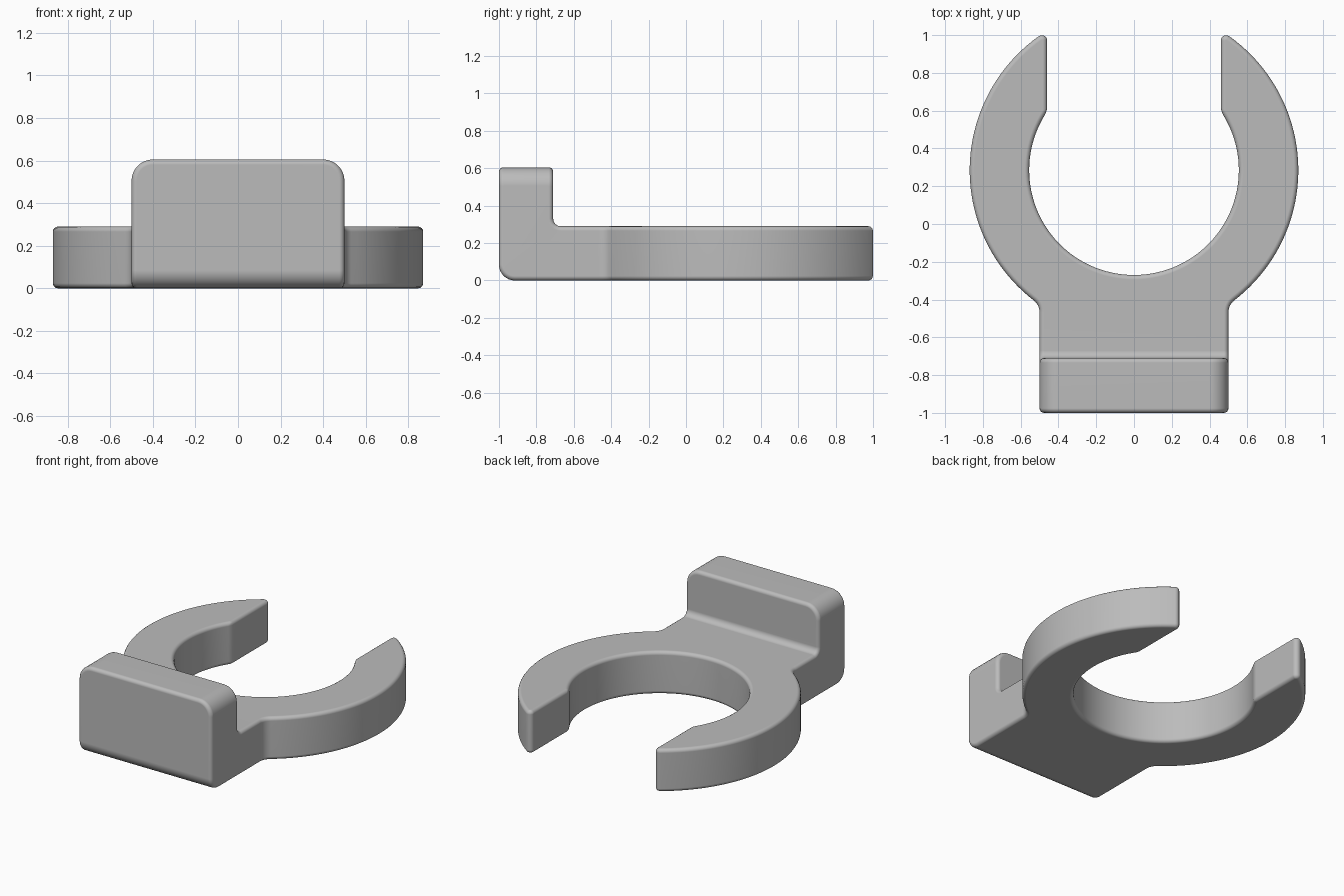
import bpy, bmesh
from math import sin, cos, atan2, sqrt, radians, pi

cube = bpy.data.objects.get("Cube")
if cube:
    bpy.data.objects.remove(cube, do_unlink=True)

# Main dimensions
RING_Y, OUTER, INNER = 0.285, 0.87, 0.555
GAP, NECK = 0.46, 0.5
THICK, LIP_TOP, LIP_Y = 0.29, 0.605, -0.71
TIP_R, FILLET_R = 0.028, 0.08


def arc(cx, cy, r, start, end, steps):
    angles = [start + (end - start) * i / steps for i in range(steps + 1)]
    return [(cx + r * cos(a), cy + r * sin(a)) for a in angles]


def outline():
    """Plan outline: one half traced from the inner bottom, then mirrored."""
    tip_x = GAP + TIP_R
    tip_dy = sqrt((OUTER - TIP_R) ** 2 - tip_x ** 2)
    tip_angle = atan2(tip_dy, tip_x)
    fil_x = NECK + FILLET_R
    fil_dy = sqrt((OUTER + FILLET_R) ** 2 - fil_x ** 2)
    fil_angle = atan2(-fil_dy, fil_x)
    mouth = atan2(sqrt(INNER ** 2 - GAP ** 2), GAP)
    half = arc(0, RING_Y, INNER, -pi / 2, mouth, 40)
    half += arc(tip_x, RING_Y + tip_dy, TIP_R, pi, tip_angle, 7)
    half += arc(0, RING_Y, OUTER, tip_angle, fil_angle, 44)[1:]
    half += arc(fil_x, RING_Y - fil_dy, FILLET_R, fil_angle + pi, pi, 6)[1:]
    half.append((NECK, -1))
    return half + [(-x, y) for x, y in reversed(half[1:])]


def round_edges(bm, test, radius, segments):
    """Round every edge whose two ends pass the test."""
    edges = [e for e in bm.edges if all(test(v.co) for v in e.verts)]
    bmesh.ops.bevel(bm, geom=edges, offset=radius, offset_type='OFFSET',
                    segments=segments, profile=0.5, affect='EDGES')


def near(a, b):
    return abs(a - b) < 1e-4


# Flat clip plate
bm = bmesh.new()
base = bm.faces.new([bm.verts.new((x, y, 0)) for x, y in outline()])
up = bmesh.ops.extrude_face_region(bm, geom=[base])
for v in up["geom"]:
    if isinstance(v, bmesh.types.BMVert):
        v.co.z = THICK
bmesh.ops.recalc_face_normals(bm, faces=bm.faces[:])

# Upright lip raised from the front end of the plate
bmesh.ops.bisect_plane(bm, geom=bm.verts[:] + bm.edges[:] + bm.faces[:],
                       plane_co=(0, LIP_Y, 0), plane_no=(0, 1, 0))
lip = [f for f in bm.faces if f.normal.z > 0.9 and f.calc_center_median().y < LIP_Y]
up = bmesh.ops.extrude_face_region(bm, geom=lip)
for v in up["geom"]:
    if isinstance(v, bmesh.types.BMVert):
        v.co.z = LIP_TOP
bmesh.ops.delete(bm, geom=[f for f in lip if f.is_valid], context='FACES_ONLY')
bmesh.ops.recalc_face_normals(bm, faces=bm.faces[:])
bmesh.ops.dissolve_limit(bm, angle_limit=0.005, verts=bm.verts[:], edges=bm.edges[:])

# Large roundings: lip shoulders, lower front edge, inside corner of the lip
for side in (-NECK, NECK):
    round_edges(bm, lambda c: near(c.z, LIP_TOP) and near(c.x, side), 0.1, 8)
round_edges(bm, lambda c: near(c.z, 0) and near(c.y, -1), 0.085, 8)
round_edges(bm, lambda c: near(c.z, THICK) and near(c.y, LIP_Y), 0.04, 6)

mesh = bpy.data.meshes.new("clip")
bm.to_mesh(mesh)
bm.free()
clip = bpy.data.objects.new("clip", mesh)
bpy.context.collection.objects.link(clip)

# Plain grey plastic
grey = bpy.data.materials.new("grey")
grey.use_nodes = True
colour = (0.5, 0.5, 0.5, 1)
grey.diffuse_color = colour
grey.node_tree.nodes["Principled BSDF"].inputs["Base Color"].default_value = colour
mesh.materials.append(grey)

# Small softened edges all round
bpy.ops.object.select_all(action='DESELECT')
clip.select_set(True)
bpy.context.view_layer.objects.active = clip
bevel = clip.modifiers.new("soft_edges", 'BEVEL')
bevel.width = 0.024
bevel.segments = 4
bevel.limit_method = 'ANGLE'
bevel.angle_limit = radians(30)
bevel.use_clamp_overlap = False
bpy.ops.object.modifier_apply(modifier=bevel.name)
bpy.ops.object.shade_smooth_by_angle(angle=radians(35))
normals = clip.modifiers.new("flat_face_normals", 'WEIGHTED_NORMAL')
normals.keep_sharp = True
